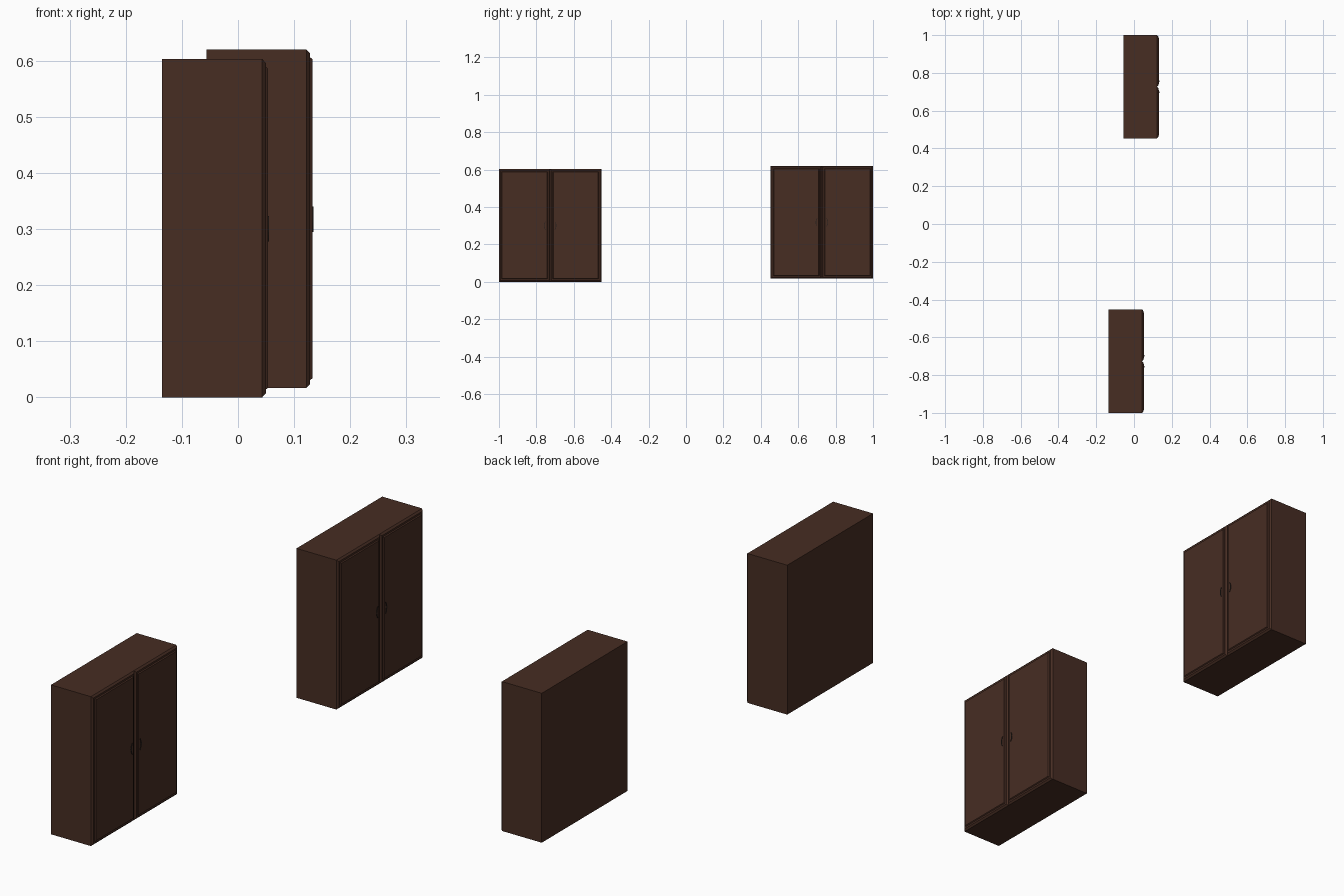
import bpy, bmesh, math

if "Cube" in bpy.data.objects:
    bpy.data.objects.remove(bpy.data.objects["Cube"])

W, H = 0.547, 0.603          # cabinet width and height
BACK, FACE = -0.135, 0.043   # back and door plane of the carcass


def material(name, rgb):
    m = bpy.data.materials.new(name)
    m.diffuse_color = (*rgb, 1)
    m.use_nodes = True
    m.node_tree.nodes["Principled BSDF"].inputs["Base Color"].default_value = m.diffuse_color
    return m


wood = material("dark brown wood", (0.063, 0.026, 0.0165))
metal = material("dark metal", (0.022, 0.015, 0.012))


def finish(name, bm, mat, loc):
    bmesh.ops.recalc_face_normals(bm, faces=bm.faces)
    me = bpy.data.meshes.new(name)
    bm.to_mesh(me)
    bm.free()
    me.materials.append(mat)
    ob = bpy.data.objects.new(name, me)
    ob.location = loc
    bpy.context.collection.objects.link(ob)


def loft(name, y0, y1, z0, z1, layers, mat, loc):
    """Stack rectangles along x; each layer is (x, inset)."""
    bm = bmesh.new()
    rings = []
    for x, i in layers:
        rings.append([bm.verts.new((x, y, z)) for y, z in
                      ((y0 + i, z0 + i), (y1 - i, z0 + i), (y1 - i, z1 - i), (y0 + i, z1 - i))])
    for a, b in zip(rings, rings[1:]):
        for k in range(4):
            n = (k + 1) % 4
            bm.faces.new((a[k], a[n], b[n], b[k]))
    bm.faces.new(rings[0])
    bm.faces.new(rings[-1])
    finish(name, bm, mat, loc)


def handle(name, side, loc):
    """Slim bowed pull, tapering towards its ends."""
    bm = bmesh.new()
    rings = []
    for k in range(9):
        t = k / 8
        bow = math.sin(math.pi * t)
        y = side * (0.025 + 0.007 * bow)
        z = 0.278 + 0.045 * t
        w = 0.001 + 0.001 * bow
        rings.append([bm.verts.new((x, y + d, z)) for x, d in
                      ((0.052, -w), (0.0555, -w), (0.0555, w), (0.052, w))])
    for a, b in zip(rings, rings[1:]):
        for j in range(4):
            n = (j + 1) % 4
            bm.faces.new((a[j], a[n], b[n], b[j]))
    bm.faces.new(rings[0])
    bm.faces.new(rings[-1])
    finish(name, bm, metal, loc)


def cabinet(tag, loc):
    h = W / 2
    loft(tag + "_carcass", -h, h, 0, H, [(BACK, 0), (FACE, 0)], wood, loc)
    # bevelled doors with a raised centre panel, plus their pulls
    door = [(FACE, 0), (0.0495, 0.007), (0.0495, 0.014), (0.0535, 0.017)]
    for word, s in (("left", -1), ("right", 1)):
        lo, hi = sorted((0, s * h))
        loft(f"{tag}_{word}_door", lo, hi, 0, H, door, wood, loc)
        handle(f"{tag}_{word}_handle", s, loc)


cabinet("near_cabinet", (0, -1 + W / 2, 0))
cabinet("far_cabinet", (0.079, 1 - W / 2, 0.017))
